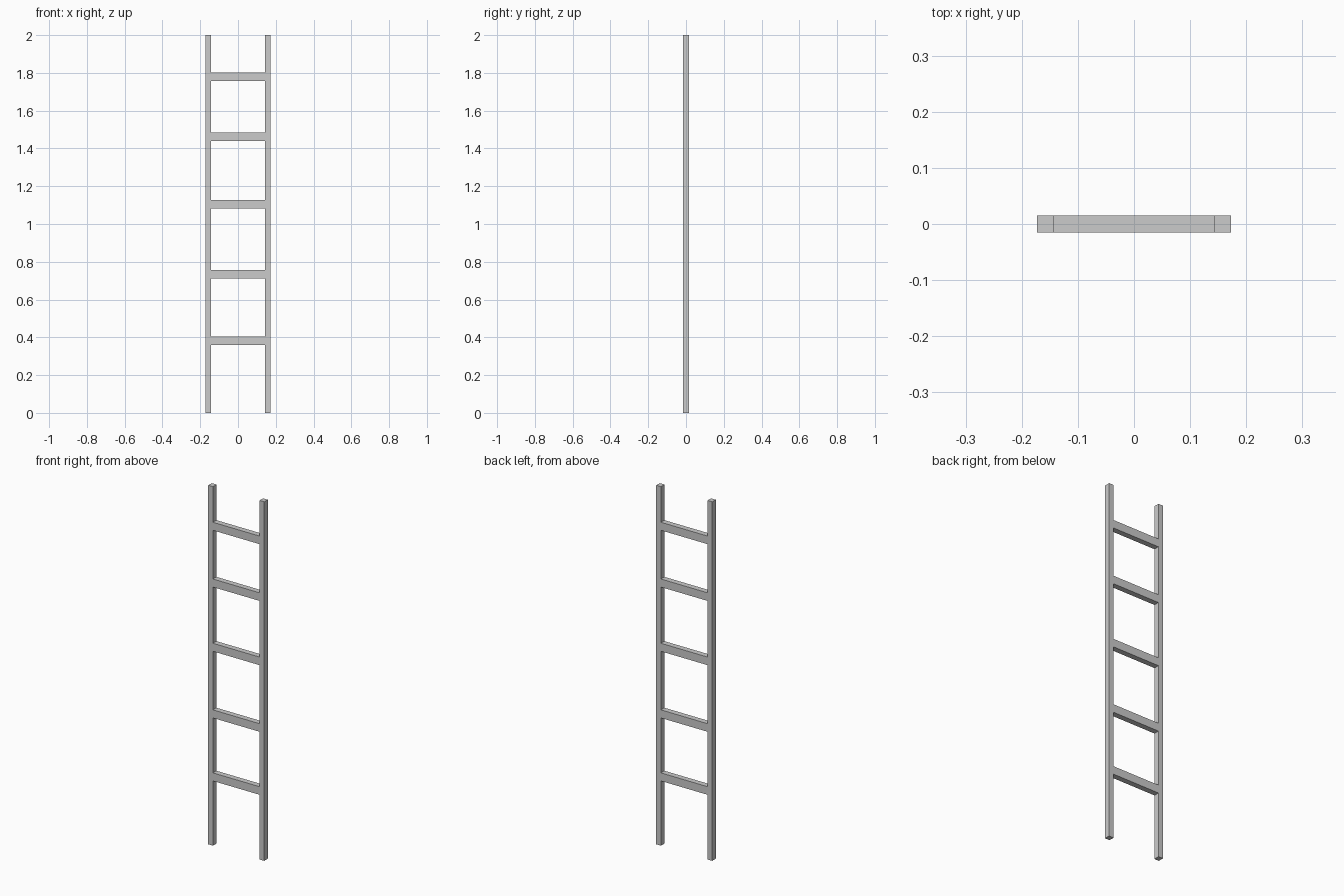
import bpy

if "Cube" in bpy.data.objects:
    bpy.data.objects.remove(bpy.data.objects["Cube"])

HALF_W, INNER, DEPTH = 0.1725, 0.1437, 0.031
RUNG_H = 0.045


def box(name, center, size):
    bpy.ops.mesh.primitive_cube_add(size=1, location=center)
    ob = bpy.context.object
    ob.name = name
    ob.scale = size
    bpy.ops.object.transform_apply(location=False, rotation=False, scale=True)
    return ob


# Upright side rails
for side, label in ((-1, "left"), (1, "right")):
    box(f"{label}_rail", (side * (HALF_W + INNER) / 2, 0, 1),
        (HALF_W - INNER, DEPTH, 2))

# Rungs, flush with the rails front and back
for i, z in enumerate((0.383, 0.734, 1.105, 1.463, 1.779), 1):
    box(f"rung_{i}", (0, 0, z), (2 * INNER, DEPTH, RUNG_H))
